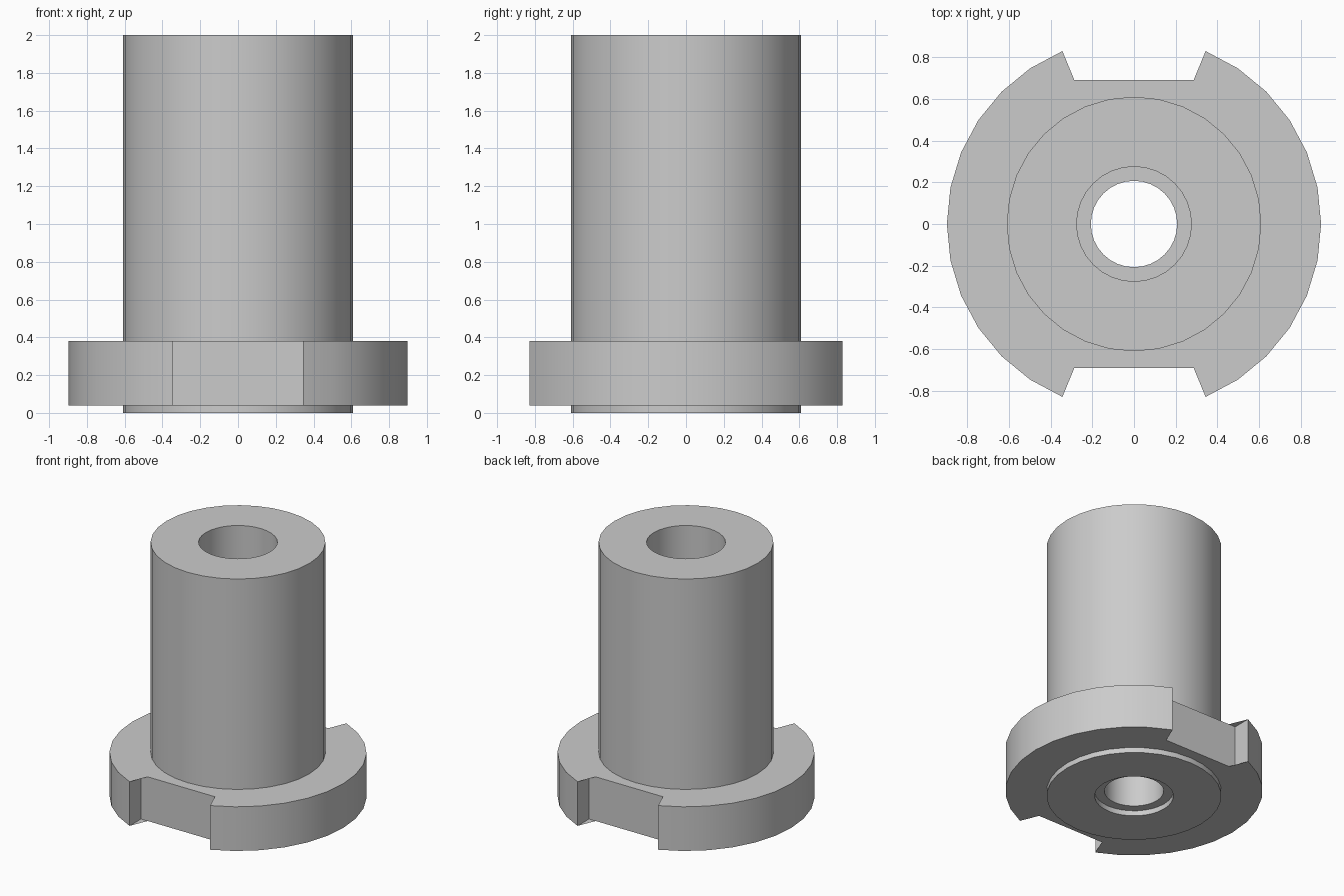
import bpy, bmesh
from math import sin, cos, tau, radians

SEG = 32
BODY_R, BORE_R, HOLE_R = 0.61, 0.275, 0.207
FLANGE_R, FLANGE_LOW, FLANGE_TOP = 0.897, 0.04, 0.38
NOTCH_Y = 0.69

cube = bpy.data.objects.get("Cube")
if cube:
    bpy.data.objects.remove(cube, do_unlink=True)

steel = bpy.data.materials.new("plain_grey")
steel.use_nodes = True
steel.diffuse_color = (0.6, 0.6, 0.6, 1)
steel.node_tree.nodes["Principled BSDF"].inputs["Base Color"].default_value = (0.6, 0.6, 0.6, 1)


def ring_point(radius, i):
    angle = tau * i / SEG
    return radius * cos(angle), radius * sin(angle)


def loft(name, columns):
    """Close a tube from columns of points, each column a closed section."""
    bm = bmesh.new()
    cols = [[bm.verts.new(p) for p in col] for col in columns]
    for a, b in zip(cols, cols[1:] + cols[:1]):
        for k in range(len(a)):
            n = (k + 1) % len(a)
            bm.faces.new((a[k], b[k], b[n], a[n]))
    bmesh.ops.remove_doubles(bm, verts=bm.verts, dist=1e-5)
    bmesh.ops.recalc_face_normals(bm, faces=bm.faces)
    mesh = bpy.data.meshes.new(name)
    bm.to_mesh(mesh)
    bm.free()
    mesh.materials.append(steel)
    obj = bpy.data.objects.new(name, mesh)
    bpy.context.collection.objects.link(obj)
    bpy.ops.object.select_all(action='DESELECT')
    obj.select_set(True)
    bpy.context.view_layer.objects.active = obj
    bpy.ops.object.shade_smooth_by_angle(angle=radians(30))
    return obj


# Sleeve with a wide bore above, a narrow hole and a shallow recess below
profile = [(BODY_R, 0), (BODY_R, 2), (BORE_R, 2), (BORE_R, FLANGE_TOP),
           (HOLE_R, FLANGE_TOP), (HOLE_R, FLANGE_LOW),
           (BORE_R, FLANGE_LOW), (BORE_R, 0)]
loft("sleeve", [[(*ring_point(r, i), z) for r, z in profile] for i in range(SEG)])

# Flange outline, with a flat notch at the front and the back
outline = []
for i in range(SEG):
    x, y = ring_point(FLANGE_R, i)
    offset = abs(i % (SEG // 2) - SEG // 4)   # steps away from the notch middle
    flat = (x, NOTCH_Y if y > 0 else -NOTCH_Y)
    if offset > 2:
        outline.append((i, (x, y)))
    elif offset < 2:
        outline.append((i, flat))
    else:
        corner = [(i, (x, y)), (i, flat)]
        entering = i % (SEG // 2) < SEG // 4
        outline += corner if entering else corner[::-1]

columns = []
for i, outer in outline:
    inner = ring_point(BODY_R - 0.005, i)
    columns.append([(*inner, FLANGE_LOW), (*outer, FLANGE_LOW),
                    (*outer, FLANGE_TOP), (*inner, FLANGE_TOP)])
loft("notched_flange", columns)
